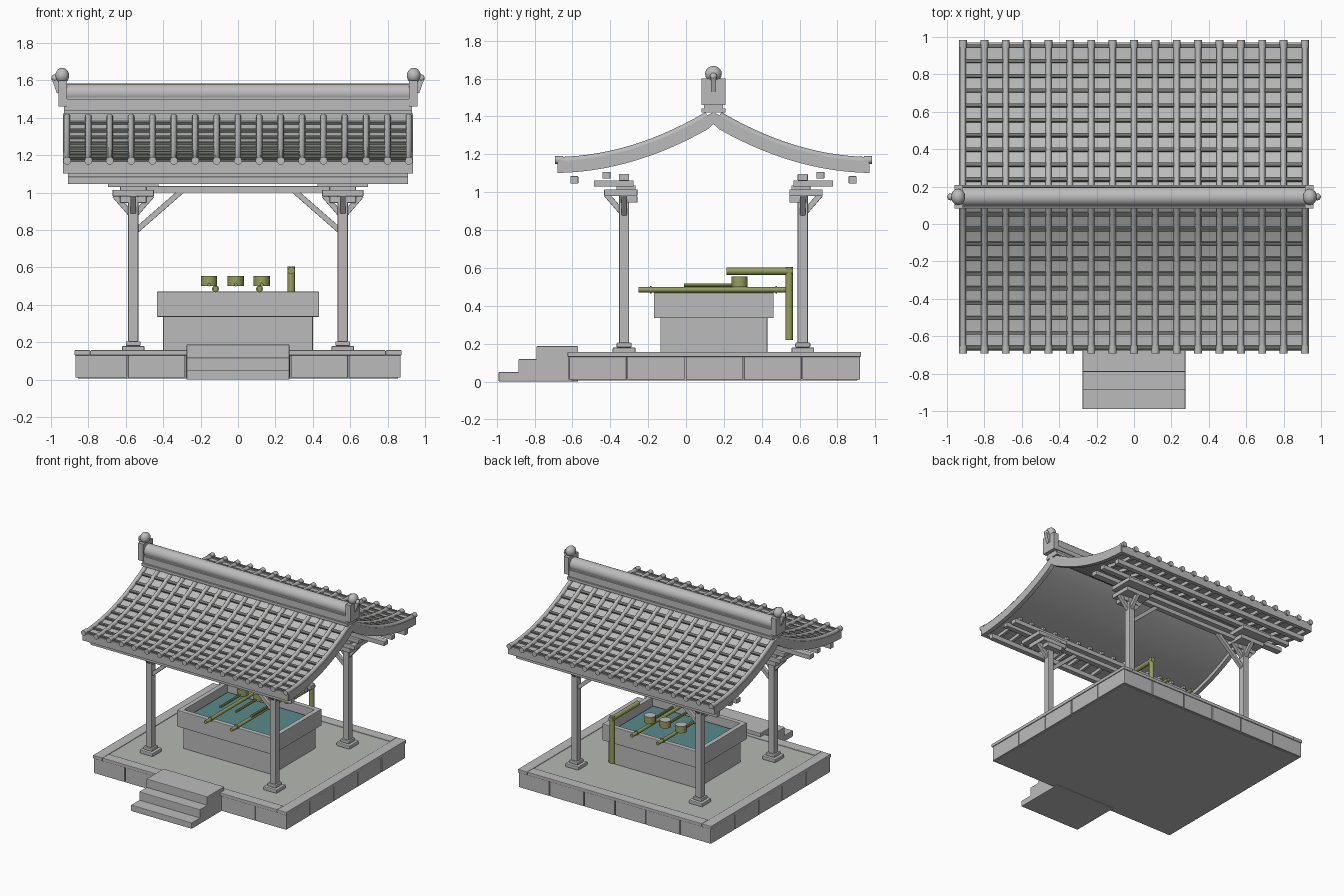
import bpy, bmesh, math
from mathutils import Vector, Matrix

cube = bpy.data.objects.get("Cube")
if cube:
    bpy.data.objects.remove(cube, do_unlink=True)


def material(name, rgb):
    m = bpy.data.materials.new(name)
    m.use_nodes = True
    m.diffuse_color = (*rgb, 1)
    m.node_tree.nodes["Principled BSDF"].inputs["Base Color"].default_value = (*rgb, 1)
    return m


STONE = material("grey stone", (0.5, 0.5, 0.5))
FLOOR = material("floor stone", (0.465, 0.48, 0.445))
DARK = material("dark tile lip", (0.17, 0.185, 0.165))
BAMBOO = material("green bamboo", (0.31, 0.345, 0.105))
WATER = material("teal water", (0.10, 0.255, 0.265))
MID = 0.145          # y of the pavilion's centre line
POST_X, POST_D = 0.56, 0.472
SIDES = [(sx, sy) for sx in (-1, 1) for sy in (-1, 1)]


def finish(bm, name, mat=STONE, smooth=False, bevel=0):
    bmesh.ops.recalc_face_normals(bm, faces=bm.faces)
    mesh = bpy.data.meshes.new(name)
    bm.to_mesh(mesh)
    bm.free()
    ob = bpy.data.objects.new(name, mesh)
    bpy.context.collection.objects.link(ob)
    mesh.materials.append(mat)
    if bevel:
        mod = ob.modifiers.new("soft edges", "BEVEL")
        mod.width, mod.segments = bevel, 2
    if smooth:
        bpy.ops.object.select_all(action="DESELECT")
        ob.select_set(True)
        bpy.context.view_layer.objects.active = ob
        bpy.ops.object.shade_smooth_by_angle(angle=math.radians(40))
    return ob


def box(bm, x, y, z):
    size = [b - a for a, b in (x, y, z)]
    centre = [(a + b) / 2 for a, b in (x, y, z)]
    bmesh.ops.create_cube(bm, size=1, matrix=Matrix.Translation(centre) @ Matrix.Diagonal((*size, 1)))


def aim(a, b):
    a, b = Vector(a), Vector(b)
    turn = (b - a).to_track_quat("Z", "Y").to_matrix().to_4x4()
    return Matrix.Translation((a + b) / 2) @ turn, (b - a).length


def beam(bm, a, b, width):
    mat, length = aim(a, b)
    bmesh.ops.create_cube(bm, size=1, matrix=mat @ Matrix.Diagonal((width, width, length, 1)))


def rod(bm, a, b, r, sides=12):
    mat, length = aim(a, b)
    bmesh.ops.create_cone(bm, cap_ends=True, segments=sides, radius1=r, radius2=r, depth=length, matrix=mat)


def ball(bm, centre, r, stretch=(1, 1, 1)):
    bmesh.ops.create_uvsphere(bm, u_segments=14, v_segments=10, radius=r,
                              matrix=Matrix.Translation(centre) @ Matrix.Diagonal((*stretch, 1)))


# Roof curve: d is the distance from the ridge line
def slope(d):
    return 1.42 - 0.61 * d + 0.36 * d * d


def normal(d):
    return Vector((0.61 - 0.72 * d, 1)).normalized()


def sweep(bm, sy, section, d0=0.0, d1=0.82, steps=14):
    rings = []
    for i in range(steps + 1):
        d = d0 + (d1 - d0) * i / steps
        n = normal(d) if d > 0 else Vector((0, 1))
        rings.append([bm.verts.new((x, MID + sy * (d + h * n.x), slope(d) + h * n.y)) for x, h in section])
    for a, b in zip(rings, rings[1:]):
        for k in range(len(section)):
            j = (k + 1) % len(section)
            bm.faces.new((a[k], a[j], b[j], b[k]))
    bm.faces.new(rings[0])
    bm.faces.new(rings[-1])


def rect(x0, x1, h0, h1):
    return [(x0, h0), (x1, h0), (x1, h1), (x0, h1)]


# Platform: core, facing blocks, border stones and floor
bm = bmesh.new()
box(bm, (-0.855, 0.855), (-0.605, 0.905), (0.005, 0.13))
cuts_x = [-0.87, -0.59, -0.28, 0, 0.28, 0.59, 0.87]
for a, b in zip(cuts_x, cuts_x[1:]):
    for y in (-0.62, 0.88):
        box(bm, (a + 0.003, b - 0.003), (y, y + 0.04), (0.01, 0.13))
for i in range(5):
    y = -0.62 + i * 0.308
    for x in (-0.87, 0.83):
        box(bm, (x, x + 0.04), (y + 0.003, y + 0.305), (0.01, 0.13))
finish(bm, "platform_blocks", bevel=0.003)
bm = bmesh.new()
for s in (-1, 1):
    box(bm, sorted((s * 0.875, s * 0.79)), (-0.625, 0.925), (0.13, 0.157))
for y in (-0.625, 0.84):
    box(bm, (-0.79, 0.79), (y, y + 0.085), (0.13, 0.157))
finish(bm, "platform_border", bevel=0.004)
bm = bmesh.new()
box(bm, (-0.79, 0.79), (-0.54, 0.84), (0.12, 0.152))
finish(bm, "platform_floor", FLOOR)

# Entrance steps
bm = bmesh.new()
for y, top in ((-0.99, 0.05), (-0.885, 0.118), (-0.79, 0.187)):
    box(bm, (-0.275, 0.275), (y, -0.57), (0, top))
finish(bm, "front_steps", bevel=0.004)

# Posts with plinths
bm = bmesh.new()
for sx, sy in SIDES:
    x, y = sx * POST_X, MID + sy * POST_D
    for half, z0, z1 in ((0.06, 0.15, 0.18), (0.04, 0.18, 0.205), (0.027, 0.2, 1.0)):
        box(bm, (x - half, x + half), (y - half, y + half), (z0, z1))
finish(bm, "posts_and_plinths", bevel=0.006)

# Stacked brackets and braces over each post
bm = bmesh.new()
for sx, sy in SIDES:
    x, y = sx * POST_X, MID + sy * POST_D
    for hx, y0, y1, z0, z1 in ((0.07, -0.07, 0.022, 0.945, 0.98), (0.11, -0.07, 0.105, 0.98, 1.015),
                               (0.135, -0.05, 0.16, 1.03, 1.062), (0.07, -0.06, 0.04, 1.01, 1.035)):
        box(bm, (x - hx, x + hx), sorted((y + sy * y0, y + sy * y1)), (z0, z1))
    for dx in (-1, 1):
        beam(bm, (x, y, 0.87), (x + dx * 0.1, y, 0.985), 0.03)
    beam(bm, (x, y, 0.88), (x, y + sy * 0.095, 0.99), 0.03)
    beam(bm, (x - sx * 0.02, y, 0.8), (x - sx * 0.26, y, 1.01), 0.03)
finish(bm, "brackets_and_braces", bevel=0.003)

# Long beams under the roof
bm = bmesh.new()
for sy in (-1, 1):
    for d, half_w, z0, z1, half_x in ((0.735, 0.021, 1.045, 1.085, 0.91), (0.565, 0.021, 1.072, 1.108, 0.91),
                                      (POST_D, 0.027, 1.06, 1.096, 0.91), (POST_D, 0.022, 1.0, 1.035, 0.6)):
        y = MID + sy * d
        box(bm, (-half_x, half_x), (y - half_w, y + half_w), (z0, z1))
finish(bm, "roof_beams", bevel=0.004)

# Curved roof deck, edge boards and rafters
columns = [-0.914 + i * 0.11425 for i in range(17)]
bm = bmesh.new()
for sy in (-1, 1):
    sweep(bm, sy, rect(-0.93, 0.93, -0.03, 0))
finish(bm, "roof_deck", smooth=True)
bm = bmesh.new()
for sy in (-1, 1):
    for sx in (-1, 1):
        sweep(bm, sy, rect(sx * 0.9, sx * 0.935, -0.06, 0.004))
    sweep(bm, sy, rect(-0.93, 0.93, -0.06, 0.004), 0.795, 0.825, 1)
    for x in columns[1:-1]:
        sweep(bm, sy, rect(x - 0.012, x + 0.012, -0.056, -0.028), 0.52, 0.8, 4)
finish(bm, "edge_boards_and_rafters")

# Tile rolls with round eave caps
bm = bmesh.new()
arc = [(0.017 * math.cos(math.pi * k / 6), 0.002 + 0.022 * math.sin(math.pi * k / 6)) for k in range(7)]
for sy in (-1, 1):
    for x in columns:
        sweep(bm, sy, [(x + px, h) for px, h in arc], 0.03, 0.825)
        rod(bm, (x, MID + sy * 0.795, 1.17), (x, MID + sy * 0.838, 1.17), 0.021)
finish(bm, "tile_rolls", smooth=True)

# Dark raised lips of the tile courses
bm = bmesh.new()
for sy in (-1, 1):
    for i in range(10):
        d = 0.09 + 0.0795 * i
        sweep(bm, sy, rect(-0.915, 0.915, -0.006, 0.014), d - 0.01, d + 0.01, 1)
finish(bm, "tile_courses", DARK, bevel=0.004)

# Layered ridge
bm = bmesh.new()
for half, z0, z1, hx in ((0.063, 1.42, 1.442, 0.93), (0.05, 1.442, 1.465, 0.93),
                         (0.058, 1.465, 1.5, 0.93), (0.046, 1.5, 1.535, 0.92)):
    box(bm, (-hx, hx), (MID - half, MID + half), (z0, z1))
rod(bm, (-0.94, MID, 1.53), (0.94, MID, 1.53), 0.052, 20)
finish(bm, "ridge", smooth=True)

# Ridge end finials
bm = bmesh.new()
for s in (-1, 1):
    box(bm, sorted((s * 0.915, s * 0.96)), (MID - 0.063, MID + 0.063), (1.46, 1.6))
    ball(bm, (s * 0.94, MID, 1.625), 0.04, (0.95, 1.1, 1.05))
    beam(bm, (s * 0.955, MID, 1.535), (s * 0.982, MID, 1.61), 0.028)
    ball(bm, (s * 0.98, MID, 1.612), 0.019)
finish(bm, "ridge_finials", smooth=True)

# Water trough with a hollow rim
bm = bmesh.new()
box(bm, (-0.4, 0.4), (-0.135, 0.43), (0.15, 0.34))
finish(bm, "trough_base", bevel=0.004)
bm = bmesh.new()
box(bm, (-0.433, 0.433), (-0.17, 0.463), (0.335, 0.47))
bm.faces.ensure_lookup_table()
top = max(bm.faces, key=lambda f: f.calc_center_median().z)
bmesh.ops.inset_region(bm, faces=[top], thickness=0.055)
pit = bmesh.ops.extrude_discrete_faces(bm, faces=[top])["faces"][0]
bmesh.ops.translate(bm, verts=pit.verts, vec=(0, 0, -0.1))
finish(bm, "trough_rim", bevel=0.004)
bm = bmesh.new()
box(bm, (-0.378, 0.378), (-0.115, 0.408), (0.365, 0.41))
finish(bm, "water", WATER)

# Bamboo rests, ladles and spout
bm = bmesh.new()
for x in (-0.12, 0.115):
    rod(bm, (x, -0.25, 0.485), (x, 0.54, 0.485), 0.014)
    for y in (-0.185, 0.476):
        rod(bm, (x, y - 0.004, 0.485), (x, y + 0.004, 0.485), 0.019)
finish(bm, "ladle_rests", BAMBOO, True)
bm = bmesh.new()
for x in (-0.155, -0.012, 0.127):
    rod(bm, (x, -0.01, 0.508), (x, 0.26, 0.508), 0.01, 8)
    rod(bm, (x, 0.283, 0.5), (x, 0.283, 0.555), 0.043, 16)
ladles = finish(bm, "ladles", BAMBOO, True)
ladles.data.materials.append(STONE)
for f in ladles.data.polygons:
    if f.normal.z > 0.9 and f.center.z > 0.55:
        f.material_index = 1
bm = bmesh.new()
rod(bm, (0.285, 0.545, 0.22), (0.285, 0.545, 0.605), 0.02)
rod(bm, (0.285, 0.565, 0.583), (0.285, 0.215, 0.583), 0.02)
finish(bm, "water_spout", BAMBOO, True)
